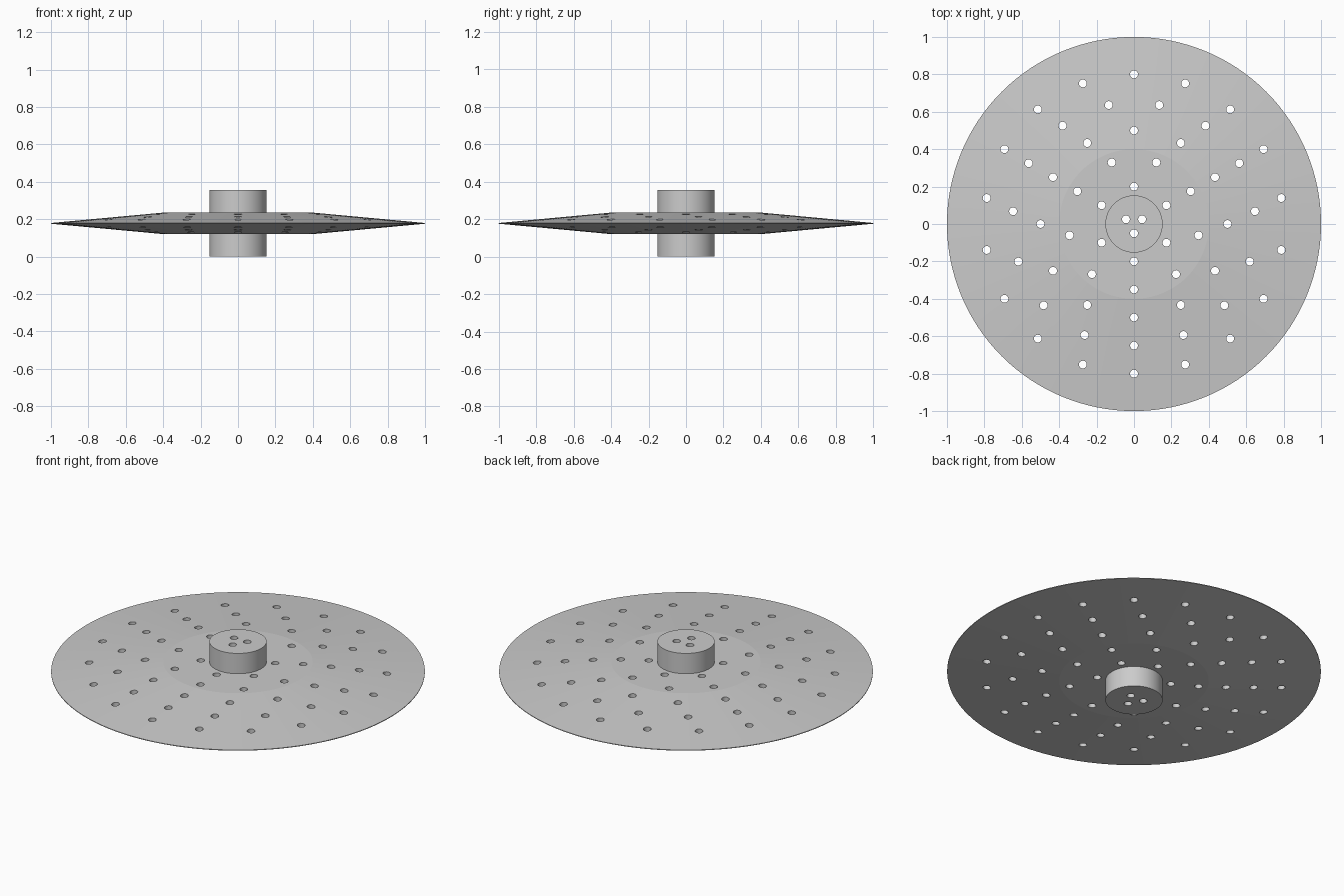
import bpy, bmesh, math
from mathutils import Matrix

cube = bpy.data.objects.get("Cube")
if cube:
    bpy.data.objects.remove(cube, do_unlink=True)

MID = 0.1775       # height of the plate's middle plane
HUB_R = 0.153
HOLE_R = 0.021

grey = bpy.data.materials.new("plain grey")
grey.use_nodes = True
colour = (0.6, 0.6, 0.6, 1)
grey.diffuse_color = colour
grey.node_tree.nodes["Principled BSDF"].inputs["Base Color"].default_value = colour


def finish(name, bm):
    bmesh.ops.recalc_face_normals(bm, faces=bm.faces)
    mesh = bpy.data.meshes.new(name)
    bm.to_mesh(mesh)
    bm.free()
    mesh.materials.append(grey)
    obj = bpy.data.objects.new(name, mesh)
    bpy.context.collection.objects.link(obj)
    return obj


def cylinder(bm, radius, depth, segments, x=0, y=0):
    bmesh.ops.create_cone(bm, cap_ends=True, segments=segments, radius1=radius,
                          radius2=radius, depth=depth,
                          matrix=Matrix.Translation((x, y, MID)))


def revolve(bm, profile, segments):
    verts = [bm.verts.new((r, 0, z)) for r, z in profile]
    edges = [bm.edges.new((a, b)) for a, b in zip(verts, verts[1:] + verts[:1])]
    bmesh.ops.spin(bm, geom=verts + edges, cent=(0, 0, 0), axis=(0, 0, 1),
                   angle=math.tau, steps=segments, use_merge=True)
    bmesh.ops.remove_doubles(bm, verts=bm.verts, dist=1e-5)


def drill(obj, rings):
    # Each ring is wider by a fixed step and holds three more holes
    bm = bmesh.new()
    for k in rings:
        radius, count = 0.05 + 0.15 * k, 3 * (k + 1)
        for i in range(count):
            a = math.tau * i / count - math.pi / 2
            cylinder(bm, HOLE_R, 0.6, 24, radius * math.cos(a), radius * math.sin(a))
    cutter = finish("hole_cutter", bm)
    cutter.hide_render = True
    mod = obj.modifiers.new("holes", 'BOOLEAN')
    mod.operation = 'DIFFERENCE'
    mod.solver = 'EXACT'
    mod.object = cutter
    bpy.ops.object.select_all(action='DESELECT')
    bpy.context.view_layer.objects.active = obj
    obj.select_set(True)
    bpy.ops.object.modifier_apply(modifier=mod.name)
    bpy.data.objects.remove(cutter, do_unlink=True)
    # Keep the shallow crease between flat centre and taper
    bpy.ops.object.shade_smooth_by_angle(angle=math.radians(4))


# Hub: a short cylinder passing through the plate
bm = bmesh.new()
cylinder(bm, HUB_R, 2 * MID, 128)
drill(finish("hub", bm), [0])

# Plate: flat centre tapering to a thin rim
half, rim = 0.0575, 0.002
bm = bmesh.new()
revolve(bm, [(HUB_R - 0.01, MID - half), (0.4, MID - half), (1, MID - rim),
             (1, MID + rim), (0.4, MID + half), (HUB_R - 0.01, MID + half)], 128)
drill(finish("perforated_plate", bm), range(1, 6))
